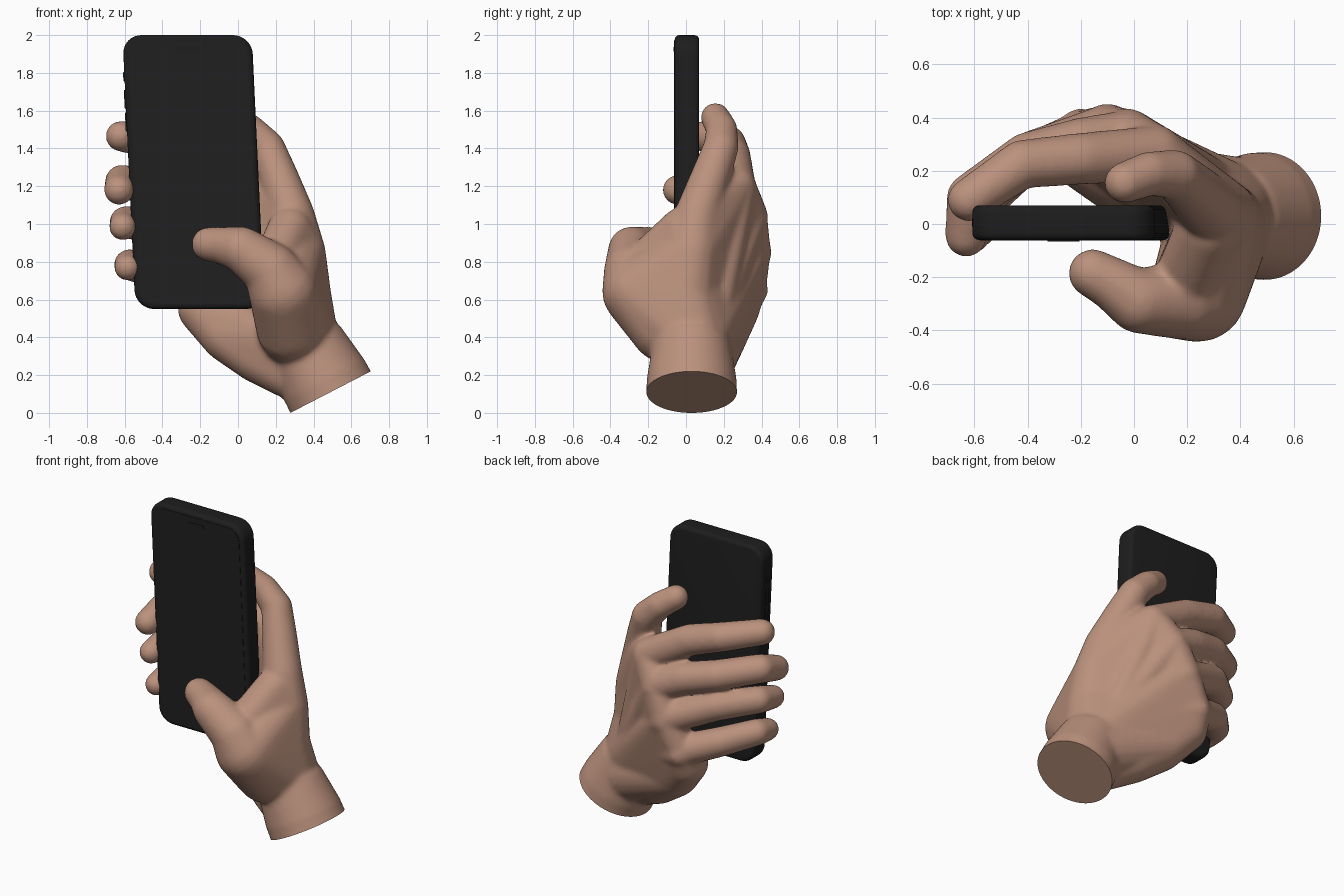
import bpy, bmesh, math
from mathutils import Vector

if "Cube" in bpy.data.objects:
    bpy.data.objects.remove(bpy.data.objects["Cube"])


def material(name, rgb):
    m = bpy.data.materials.new(name)
    m.diffuse_color = (*rgb, 1)
    m.use_nodes = True
    m.node_tree.nodes["Principled BSDF"].inputs["Base Color"].default_value = m.diffuse_color
    return m


SKIN = material("skin", (0.50, 0.285, 0.205))
BLACK = material("phone_black", (0.0125, 0.0125, 0.013))
GLASS = material("screen_glass", (0.014, 0.014, 0.015))


def add_object(name, bm, mat):
    me = bpy.data.meshes.new(name)
    bm.to_mesh(me)
    bm.free()
    me.materials.append(mat)
    ob = bpy.data.objects.new(name, me)
    bpy.context.collection.objects.link(ob)
    return ob


def smooth(ob, angle):
    bpy.ops.object.select_all(action='DESELECT')
    ob.select_set(True)
    bpy.context.view_layer.objects.active = ob
    bpy.ops.object.shade_smooth_by_angle(angle=math.radians(angle))


# ---------------------------------------------------------------- hand
hand = bmesh.new()


def ball(s, n=150):
    """Evenly spread points on a sphere (x, y, z, radius)."""
    c, r = Vector(s[:3]), s[3]
    pts = []
    for i in range(n):
        h = 1 - 2 * (i + 0.5) / n
        a = i * 2.399963
        q = math.sqrt(1 - h * h)
        pts.append(c + r * Vector((q * math.cos(a), q * math.sin(a), h)))
    return pts


def hull(points):
    verts = [hand.verts.new(p) for p in points]
    res = bmesh.ops.convex_hull(hand, input=verts)
    inner = {g for g in res["geom_interior"] + res["geom_unused"]
             if isinstance(g, bmesh.types.BMVert)}
    bmesh.ops.delete(hand, geom=list(inner), context='VERTS')


def blend(*spheres):
    hull([p for s in spheres for p in ball(s)])


def chain(spheres):
    for a, b in zip(spheres, spheres[1:]):
        blend(a, b)


# knuckles and palm landmarks
k2, k3 = (0.08, 0.265, 1.20, 0.105), (-0.02, 0.325, 1.05, 0.105)
k4, k5 = (-0.10, 0.345, 0.86, 0.105), (-0.20, 0.325, 0.66, 0.10)
index_base = (0.285, 0.06, 1.05, 0.12)
side = (0.32, 0.03, 0.85, 0.145)
wrist = (0.34, 0.04, 0.38, 0.195)
mound = (0.24, -0.26, 0.64, 0.185)
heel_low, heel = (0.11, 0.12, 0.30, 0.145), (-0.05, 0.18, 0.41, 0.145)
heel_top = (-0.19, 0.26, 0.55, 0.13)
mid_side = (0.33, 0.0, 0.62, 0.165)

# fingers
chain([index_base, (0.215, 0.13, 1.25, 0.105), (0.155, 0.185, 1.405, 0.094),
       (0.06, 0.19, 1.50, 0.084), (-0.035, 0.155, 1.565, 0.078)])
chain([k2, (-0.2, 0.245, 1.36, 0.098), (-0.42, 0.225, 1.43, 0.092), (-0.62, 0.09, 1.465, 0.082)])
chain([k3, (-0.2, 0.30, 1.13, 0.10), (-0.4, 0.25, 1.18, 0.096),
       (-0.615, 0.10, 1.225, 0.09), (-0.63, -0.045, 1.18, 0.08)])
chain([k4, (-0.4, 0.25, 0.98, 0.095), (-0.595, 0.09, 1.01, 0.086), (-0.61, -0.04, 0.985, 0.073)])
chain([k5, (-0.42, 0.235, 0.74, 0.092), (-0.575, 0.08, 0.785, 0.083), (-0.585, -0.02, 0.77, 0.07)])

# thumb and its mound
chain([(-0.155, -0.185, 0.893, 0.092), (-0.08, -0.225, 0.885, 0.10), (0.02, -0.29, 0.865, 0.122),
       (0.18, -0.285, 0.75, 0.15), mound, (0.28, -0.11, 0.45, 0.185), wrist])
blend(mound, mid_side, side)
blend(mound, mid_side, wrist)
# web between thumb and index
blend((0.20, -0.20, 0.80, 0.12), (0.275, -0.02, 0.97, 0.12), side)

# palm
chain([wrist, mid_side, side, index_base])
blend(index_base, side, k2)
blend(k2, k3, side)
blend(k3, k4, side, mid_side)
blend(k4, k5, mid_side, wrist)
blend(k5, heel_top, heel, wrist)
blend(heel, heel_low, wrist)
blend(heel_low, (0.28, 0.04, 0.20, 0.13), wrist)
blend(heel, (0.40, 0.06, 0.26, 0.19), wrist)

# tendon ridges on the back of the hand
for k in (k2, k3, k4, k5):
    blend((k[0], k[1] + 0.02, k[2] - 0.01, 0.09), (0.30, 0.14, 0.50, 0.10))

# forearm stump, running past the cut plane
axis = Vector((0.46, 0, -0.89)).normalized()
across = Vector((0.89, 0, 0.46)).normalized()
cut = Vector((0.49, 0.03, 0.11))


def ring(t, r):
    return [cut + axis * t + across * r * math.cos(a) + Vector((0, r * math.sin(a), 0))
            for a in (math.tau * i / 48 for i in range(48))]


hull(ring(0.10, 0.245) + ring(-0.08, 0.237))
hull(ring(-0.06, 0.24) + ring(-0.30, 0.205))

raw = add_object("hand_blend", hand, SKIN)
rm = raw.modifiers.new("merge", 'REMESH')
rm.mode = 'VOXEL'
rm.voxel_size = 0.012
sm = raw.modifiers.new("soften", 'SMOOTH')
sm.factor = 0.5
sm.iterations = 18

# bake, then slice the stump flat
baked = bpy.data.meshes.new_from_object(
    raw.evaluated_get(bpy.context.evaluated_depsgraph_get()))
bpy.data.objects.remove(raw)
bm = bmesh.new()
bm.from_mesh(baked)
bmesh.ops.bisect_plane(bm, geom=bm.verts[:] + bm.edges[:] + bm.faces[:],
                       plane_co=cut, plane_no=axis, clear_outer=True)
bmesh.ops.holes_fill(bm, edges=[e for e in bm.edges if e.is_boundary], sides=0)
for f in bm.faces:
    f.material_index = 0
smooth(add_object("hand", bm, SKIN), 45)


# ---------------------------------------------------------------- phone
def slab(name, mat, x, y, z, w, d, h, corner, rim):
    """Rounded plate standing in the xz plane, leaning like the phone."""
    bm = bmesh.new()
    bmesh.ops.create_cube(bm, size=1)
    for v in bm.verts:
        v.co = Vector((v.co.x * w, v.co.y * d, v.co.z * h))
    edges = [e for e in bm.edges if abs(e.verts[0].co.y - e.verts[1].co.y) > d / 2]
    bmesh.ops.bevel(bm, geom=edges, offset=corner, segments=8, profile=0.5, affect='EDGES')
    if rim:
        edges = [e for e in bm.edges if abs(e.verts[0].co.y - e.verts[1].co.y) < 1e-5]
        bmesh.ops.bevel(bm, geom=edges, offset=rim, segments=4, profile=0.5, affect='EDGES')
    for v in bm.verts:
        v.co += Vector((x, y, z))
        v.co.x -= 0.047 * (v.co.z - 1.275)
    smooth(add_object(name, bm, mat), 40)


slab("phone_body", BLACK, -0.235, 0.005, 1.275, 0.685, 0.13, 1.45, 0.10, 0.025)
slab("screen", GLASS, -0.235, -0.0605, 1.275, 0.63, 0.004, 1.395, 0.08, 0)
slab("speaker_slot", BLACK, -0.235, -0.0635, 1.925, 0.12, 0.004, 0.022, 0.010, 0)
for i, (z, h) in enumerate([(1.78, 0.05), (1.66, 0.10), (1.54, 0.10)]):
    slab(f"side_button_{i + 1}", BLACK, -0.578, 0.005, z, 0.012, 0.03, h, 0.005, 0)
